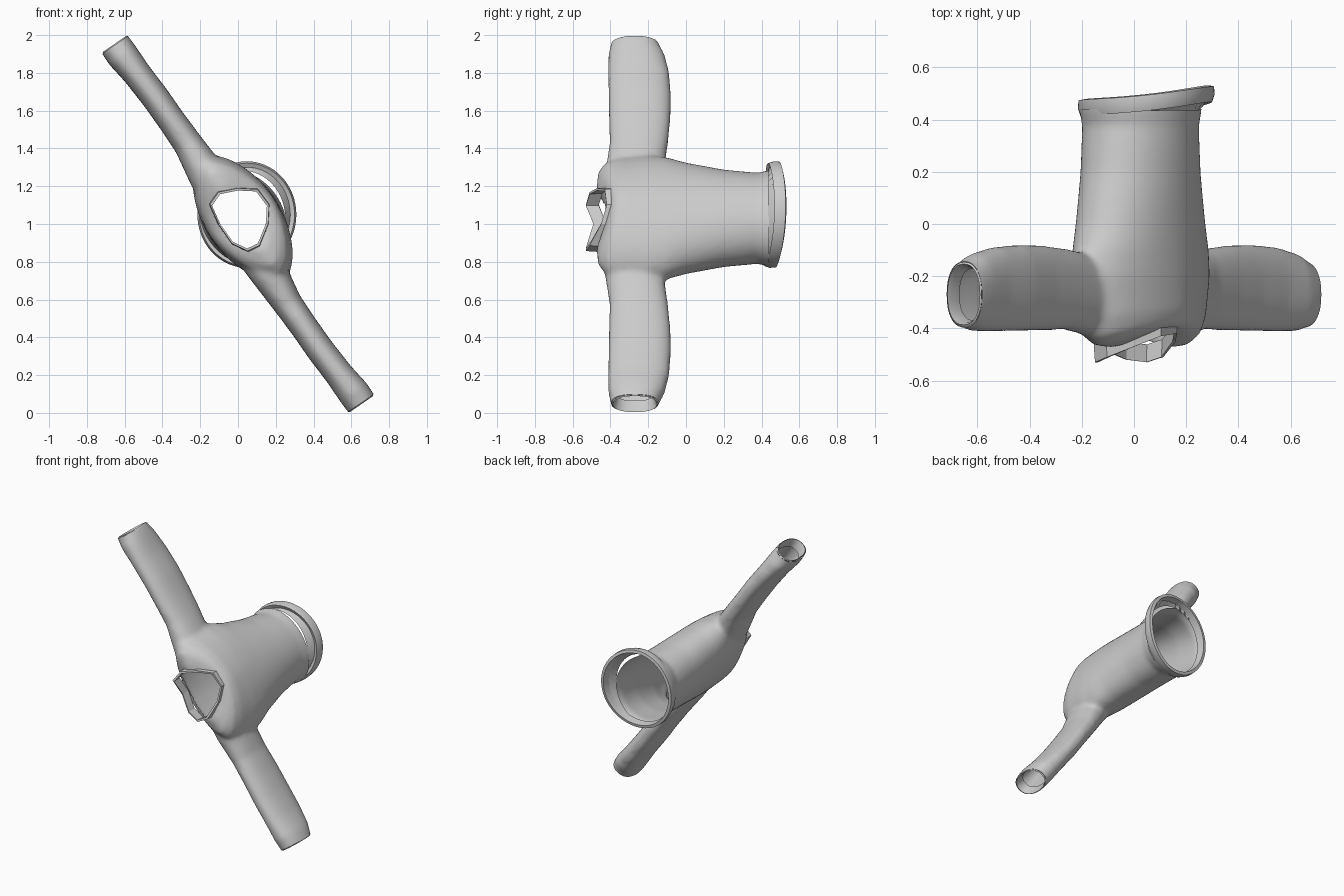
import bpy, bmesh, math
from mathutils import Vector

if "Cube" in bpy.data.objects:
    bpy.data.objects.remove(bpy.data.objects["Cube"])

U = Vector((-0.565, 0, 0.825))   # along the sleeves
V = Vector((0.825, 0, 0.565))    # across the sleeves
Y = Vector((0, 1, 0))
MID = Vector((0, 0, 1))          # point of rotational symmetry


def oval(c, a, b, n=48, p=2.0, saddle=0.0):
    """Super-ellipse ring about c with axis vectors a, b; saddle lifts the b sides in y."""
    pts = []
    for i in range(n):
        t = 2 * math.pi * i / n
        co, si = math.cos(t), math.sin(t)
        x = math.copysign(abs(co) ** (2 / p), co)
        y = math.copysign(abs(si) ** (2 / p), si)
        pts.append(Vector(c) + a * x + b * y + Y * saddle * si * si)
    return pts


def loft(bm, rings, cap=False, wrap=False):
    vs = [[bm.verts.new(p) for p in r] for r in rings]
    n = len(vs[0])
    pairs = list(zip(vs, vs[1:])) + ([(vs[-1], vs[0])] if wrap else [])
    for r, s in pairs:
        for i in range(n):
            j = (i + 1) % n
            bm.faces.new((r[i], r[j], s[j], s[i]))
    if cap:
        bm.faces.new(vs[0][::-1])
        bm.faces.new(vs[-1])


def make(name, bm, angle=None):
    bmesh.ops.recalc_face_normals(bm, faces=bm.faces[:])
    me = bpy.data.meshes.new(name)
    bm.to_mesh(me)
    bm.free()
    ob = bpy.data.objects.new(name, me)
    bpy.context.collection.objects.link(ob)
    if angle:
        bpy.ops.object.select_all(action='DESELECT')
        ob.select_set(True)
        bpy.context.view_layer.objects.active = ob
        bpy.ops.object.shade_smooth_by_angle(angle=math.radians(angle))
    return ob


def turn(p):
    """Half turn about the y line through MID."""
    return Vector((-p.x, p.y, 2 - p.z))


# torso volume: y, half length along U, half width along V, saddle, roundness
bm = bmesh.new()
torso = [(-0.475, .20, .10, .06, 1.8), (-0.466, .29, .15, .065, 1.7), (-0.43, .345, .18, .05, 1.7),
         (-0.36, .375, .195, .03, 1.7), (-0.2, .39, .20, 0, 1.8), (-0.1, .37, .20, 0, 1.9),
         (0.0, .33, .20, 0, 2), (0.2, .28, .203, 0, 2), (0.38, .255, .208, 0, 2),
         (0.43, .27, .215, 0, 2), (0.52, .275, .22, 0, 2)]
loft(bm, [oval((.025, y, 1.03), U * a, V * b, p=p, saddle=s) for y, a, b, s, p in torso], cap=True)

# sleeve volumes: x, y, z, half width, half depth
sleeve = [(-.08, -.27, 1.13, .11, .14), (-.165, -.275, 1.26, .10, .155),
          (-.265, -.25, 1.425, .078, .155), (-.35, -.245, 1.545, .074, .163),
          (-.438, -.245, 1.67, .075, .166), (-.535, -.25, 1.795, .076, .163),
          (-.61, -.262, 1.89, .085, .15), (-.645, -.27, 1.94, .084, .13),
          (-.70, -.275, 2.02, .07, .11)]
rings = [oval((x, y, z), V * w, Y * d, 32, 2.3) for x, y, z, w, d in sleeve]
loft(bm, rings, cap=True)
loft(bm, [[turn(p) for p in r][::-1] for r in rings], cap=True)
volume = make("garment_volume", bm)

# fuse the volumes and soften the joins
rm = volume.modifiers.new("fuse", 'REMESH')
rm.mode = 'VOXEL'
rm.voxel_size = 0.014
sm = volume.modifiers.new("soften", 'SMOOTH')
sm.iterations = 10
dg = bpy.context.evaluated_depsgraph_get()
fused = bpy.data.meshes.new_from_object(volume.evaluated_get(dg))
bpy.data.objects.remove(volume)

# neckline: x, z, front y (clockwise seen from the front)
neck = [(-.145, 1.10, -.53), (-.10, 1.165, -.51), (0, 1.185, -.47), (.10, 1.18, -.43),
        (.16, 1.10, -.42), (.155, 1.0, -.45), (.11, .89, -.51), (.05, .862, -.53),
        (-.03, .90, -.52), (-.10, 1.0, -.49)]


def in_neck(p):
    for (ax, az, _), (bx, bz, _) in zip(neck, neck[1:] + neck[:1]):
        if (bx - ax) * (p.z - az) - (bz - az) * (p.x - ax) > 0:
            return False
    return True


# open the hem, cuffs and neck
bm = bmesh.new()
bm.from_mesh(fused)
bpy.data.meshes.remove(fused)
for co, no in ((Vector((0, .44, 0)), Y), (MID + U * 1.15, U), (MID - U * 1.15, -U)):
    bmesh.ops.bisect_plane(bm, geom=bm.verts[:] + bm.edges[:] + bm.faces[:],
                           plane_co=co, plane_no=no, clear_outer=True)
hole = [f for f in bm.faces if f.calc_center_median().y < -.3 and in_neck(f.calc_center_median())]
bmesh.ops.delete(bm, geom=hole, context='FACES')
make("shirt_body", bm, 50)

# turned-in cuff lips
for side in ("upper", "lower"):
    bm = bmesh.new()
    c = MID + U * 1.15 + Y * -.27
    lip = [oval(c - U * d, V * .08 * k, Y * .124 * k, 32, 2.3)
           for d, k in ((0, 1), (-.006, .94), (.015, .86), (.06, .8))]
    if side == "lower":
        lip = [[turn(p) for p in r] for r in lip]
    loft(bm, lip)
    make(side + "_cuff_lip", bm, 50)


# hem band: a wavy flared ring
def hem(rad, dy):
    pts = []
    for i in range(64):
        t = 2 * math.pi * i / 64
        pts.append(Vector((.047 + (rad - .01) * math.cos(t),
                           .462 + .027 * math.cos(t) + .008 * math.cos(2 * t)
                           + .01 * math.sin(t) + dy,
                           1.05 + (rad + .01) * math.sin(t))))
    return pts


bm = bmesh.new()
loft(bm, [hem(.262, -.03), hem(.272, .0), hem(.27, .03), hem(.25, .034), hem(.24, -.02)], wrap=True)
make("hem_band", bm, 40)

# gathered strip joining the body edge to the hem band
bm = bmesh.new()
outer = hem(.245, -.01)
inner = oval((.025, .435, 1.03), Vector((.225, 0, 0)), Vector((0, 0, .252)), 64)
gather = [a.lerp(b, .5) + Y * (.008 * (-1) ** i) for i, (a, b) in enumerate(zip(inner, outer))]
loft(bm, [inner, gather, outer])
make("hem_gather", bm, 40)


# faceted collar band
def collar(k, dy):
    return [Vector((.01 + (x - .01) * k, y + dy, 1.03 + (z - 1.03) * k)) for x, z, y in neck]


bm = bmesh.new()
loft(bm, [collar(.95, 0), collar(1.03, 0), collar(1.06, .068), collar(.98, .068)], wrap=True)
make("collar", bm)
